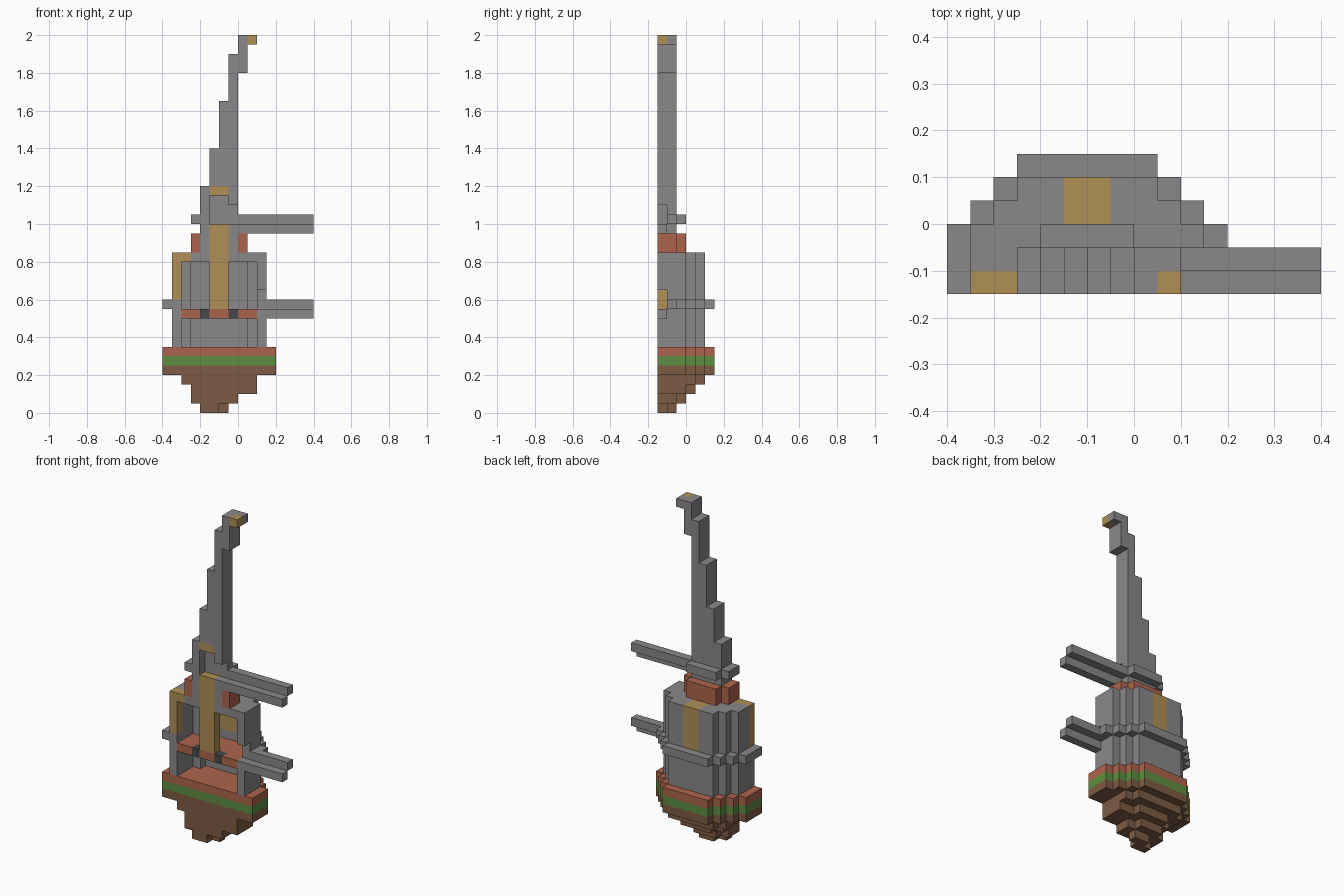
import bpy, bmesh
from itertools import product
from mathutils import Vector

U = 0.05  # size of one block

if "Cube" in bpy.data.objects:
    bpy.data.objects.remove(bpy.data.objects["Cube"])


def material(name, rgb):
    linear = [((c / 255 + 0.055) / 1.055) ** 2.4 for c in rgb] + [1]
    m = bpy.data.materials.new(name)
    m.use_nodes = True
    m.diffuse_color = linear
    bsdf = m.node_tree.nodes["Principled BSDF"]
    bsdf.inputs["Base Color"].default_value = linear
    bsdf.inputs["Roughness"].default_value = 0.9
    return m


stone = material("stone grey", (138, 135, 135))
gold = material("gold", (176, 144, 86))
clay = material("clay red", (172, 100, 76))
grass = material("grass green", (94, 142, 64))
earth = material("earth brown", (124, 91, 68))
dark = material("dark grey", (72, 72, 76))


def cells(boxes):
    """Blocks filled by boxes given as x0, x1, y0, y1, z0, z1."""
    return {c for x0, x1, y0, y1, z0, z1 in boxes
            for c in product(range(x0, x1), range(y0, y1), range(z0, z1))}


def part(name, mat, boxes, cut=()):
    """Outer skin of the filled blocks, with flat regions merged."""
    filled = cells(boxes) - cells(cut)
    bm = bmesh.new()
    for cell in filled:
        centre = Vector(cell) + Vector((0.5, 0.5, 0.5))
        for axis, sign in product(range(3), (-1, 1)):
            n = Vector((0, 0, 0))
            n[axis] = sign
            if tuple(int(a + b) for a, b in zip(cell, n)) in filled:
                continue
            s = Vector((0, 0, 0))
            s[(axis + 1) % 3] = 1
            t = n.cross(s)
            bm.faces.new([bm.verts.new((centre + (n + a * s + b * t) / 2) * U)
                          for a, b in ((-1, -1), (1, -1), (1, 1), (-1, 1))])
    bmesh.ops.remove_doubles(bm, verts=bm.verts, dist=U / 10)
    bmesh.ops.dissolve_limit(bm, angle_limit=0.01, verts=bm.verts, edges=bm.edges)
    mesh = bpy.data.meshes.new(name)
    bm.to_mesh(mesh)
    bm.free()
    mesh.materials.append(mat)
    obj = bpy.data.objects.new(name, mesh)
    bpy.context.collection.objects.link(obj)


def half_disk(inset, z0, z1):
    """Stepped half circle with its flat side at the front."""
    rows = [(-8 + inset, 4 - inset, -3, 0, z0, z1)]
    for j in range(3 - inset):
        rows.append((-7 + inset + j, 3 - inset - j, j, j + 1, z0, z1))
    return rows


def small_disk(z0, z1):
    return [(-5, 1, -3, -1, z0, z1), (-4, 0, -1, 0, z0, z1)]


# Floating island
part("island_earth", earth, half_disk(0, 4, 5) + [
    (-6, 2, -3, 1, 3, 4), (-5, 1, 1, 2, 3, 4),
    (-5, 2, -3, 0, 2, 3), (-4, 0, 0, 1, 2, 3),
    (-5, 0, -3, -1, 1, 2), (-4, -1, -1, 0, 1, 2),
    (-4, -2, -3, -2, 0, 1), (-3, -1, -2, -1, 0, 1)])
part("island_grass", grass, half_disk(0, 5, 6))
part("ground_floor", clay, half_disk(0, 6, 7))

# Hall: hollow wall with roof, windows and an arm slot cut out
corner_window = [(-7, -6, -3, -2, 12, 17), (-6, -5, -3, -2, 16, 17)]
back_window = [(-3, -1, 1, 2, 12, 17), (-3, -1, 0, 1, 16, 17)]
arm_slot = [(2, 4, -3, -2, 10, 13)]
pillar = [(-3, -1, -3, -2, 11, 20)]
part("hall_wall", stone, half_disk(1, 7, 17),
     half_disk(2, 7, 16) + corner_window + back_window + arm_slot + pillar)
part("corner_window", gold, corner_window)
part("back_window", gold, back_window)
part("hall_band", stone, half_disk(0, 11, 12), half_disk(1, 11, 12) + arm_slot)

# Upper floor with two dark insets at its front edge
insets = [(-4, -3, -3, -2, 10, 11), (-1, 0, -3, -2, 10, 11)]
part("upper_floor", clay, half_disk(2, 10, 11), insets)
part("floor_insets", dark, insets)
part("front_pillar", gold, pillar)

# Collar, ledge and stepped spire
core = [(-4, 0, -3, -1, 17, 24)]
lintel = [(-3, -1, -3, -2, 23, 24)]
niche = [(-3, 0, -3, -2, 20, 22), (-3, -1, -3, -2, 22, 23)]
part("collar", clay, small_disk(17, 19), core)
part("ledge", stone, small_disk(20, 21), core + [(0, 1, -3, -2, 20, 21)])
part("niche_lintel", gold, lintel)
tip_light = [(1, 2, -3, -2, 39, 40)]
steps = [(-3, 0, 24, 28), (-2, 0, 28, 33), (-1, 0, 33, 38),
         (0, 1, 36, 40), (1, 2, 39, 40)]
part("spire", stone, core + [(x0, x1, -3, -1, z0, z1) for x0, x1, z0, z1 in steps],
     niche + lintel + pillar + tip_light)
part("tip_light", gold, tip_light)

# Long arms, each a low front beam and a raised rear beam
for name, front_x, rear_x, z in (("lower_arm", 2, 3, 10), ("upper_arm", 0, 0, 19)):
    part(name, stone, [(front_x, 8, -3, -2, z, z + 1),
                       (rear_x, 8, -2, -1, z + 1, z + 2)])
